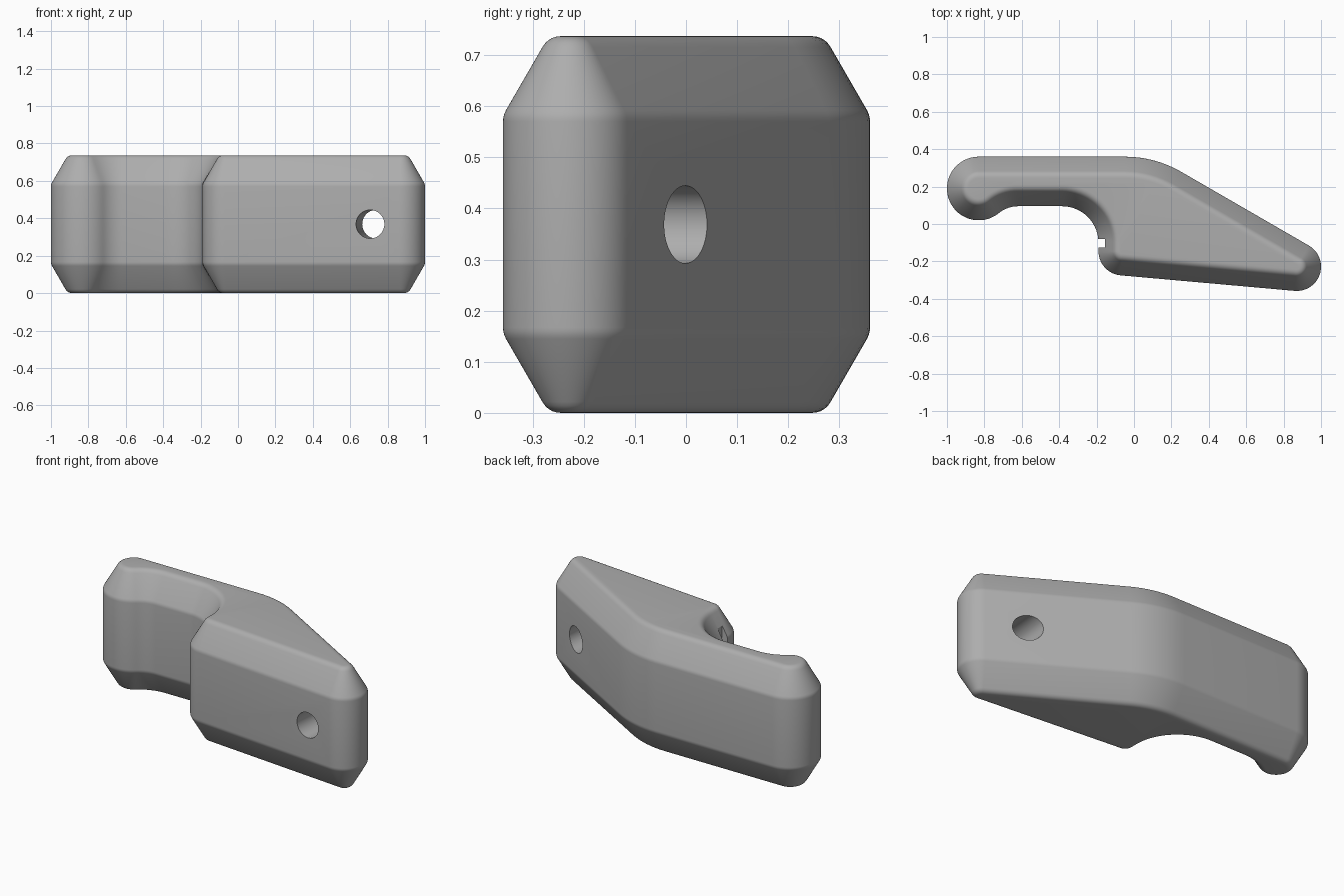
import bpy, bmesh, math
from mathutils import Vector, Matrix

cube = bpy.data.objects.get("Cube")
if cube:
    bpy.data.objects.remove(cube, do_unlink=True)

HEIGHT, BEVEL_H = 0.737, 0.155
BEVEL_IN = BEVEL_H / math.tan(math.radians(60))

grey = bpy.data.materials.new("plain grey")
grey.use_nodes = True
colour = (0.42, 0.42, 0.42, 1)
grey.diffuse_color = colour
grey.node_tree.nodes["Principled BSDF"].inputs["Base Color"].default_value = colour

# Outline arcs: centre x, centre y, radius, start, end, +1 convex / -1 concave
ARCS = [
    (0.87, -0.228, 0.13, -95, 60, 1),        # narrow tip
    (-0.0485, -0.24, 0.6, 60, 90, 1),        # back bend
    (-0.83, 0.19, 0.17, 90, 309.4, 1),       # hook end
    (-0.62, -0.066, 0.161, 129.4, 90, -1),   # hook throat
    (-0.385, -0.1, 0.195, 90, 0, -1),        # finger hollow
    (-0.06, -0.145, 0.13, 180, 265, 1),      # front corner
]


def outline(inset):
    """Outline shrunk evenly by the inset."""
    points = []
    for cx, cy, r, a0, a1, side in ARCS:
        steps = max(8, round(abs(a1 - a0) / 5))
        for i in range(steps + 1):
            a = math.radians(a0 + (a1 - a0) * i / steps)
            rr = r - side * inset
            points.append((cx + rr * math.cos(a), cy + rr * math.sin(a)))
    return points


def rounded(corner, before, after, steps=5):
    """Soft corner between two neighbouring points."""
    p, a, b = Vector(corner), Vector(before), Vector(after)
    return [a * (1 - t) ** 2 + p * 2 * t * (1 - t) + b * t * t
            for t in (i / steps for i in range(steps + 1))]


def make_object(name, bm):
    bmesh.ops.recalc_face_normals(bm, faces=bm.faces)
    mesh = bpy.data.meshes.new(name)
    bm.to_mesh(mesh)
    bm.free()
    obj = bpy.data.objects.new(name, mesh)
    bpy.context.collection.objects.link(obj)
    mesh.materials.append(grey)
    return obj


# Side section as inset and height, mirrored to the top
slope = Vector((-BEVEL_IN, BEVEL_H)).normalized()
foot, shoulder = Vector((BEVEL_IN, 0)), Vector((0, BEVEL_H))
section = rounded(foot, foot + Vector((0.025, 0)), foot + slope * 0.025)
section += rounded(shoulder, shoulder - slope * 0.012, shoulder + Vector((0, 0.012)), 3)
section += [Vector((p.x, HEIGHT - p.y)) for p in reversed(section)]

# Lever body
bm = bmesh.new()
rings = [[bm.verts.new((x, y, p.y)) for x, y in outline(p.x)] for p in section]
for low, high in zip(rings, rings[1:]):
    for i in range(len(low)):
        j = (i + 1) % len(low)
        bm.faces.new((low[i], low[j], high[j], high[i]))
bm.faces.new(rings[0][::-1])
bm.faces.new(rings[-1])
bmesh.ops.remove_doubles(bm, verts=bm.verts, dist=0.00005)
body = make_object("lever_body", bm)

# Pin hole, square to the front face
bm = bmesh.new()
bmesh.ops.create_cone(bm, cap_ends=True, segments=48, radius1=0.076, radius2=0.076, depth=1.2,
                      matrix=Matrix.Translation((0.722, -0.17, HEIGHT / 2))
                      @ Matrix.Rotation(math.radians(-5), 4, 'Z')
                      @ Matrix.Rotation(math.radians(90), 4, 'X'))
hole = make_object("pin_hole_cutter", bm)

# Small upright slot in the hollow
bm = bmesh.new()
bmesh.ops.create_cube(bm, size=1, matrix=Matrix.Translation((-0.205, -0.1025, HEIGHT / 2))
                      @ Matrix.Diagonal((0.1, 0.045, 1, 1)))
slot = make_object("slot_cutter", bm)

for cutter in (hole, slot):
    cutter.hide_render = True
    cutter.hide_set(True)
    cut = body.modifiers.new(cutter.name, 'BOOLEAN')
    cut.operation = 'DIFFERENCE'
    cut.solver = 'EXACT'
    cut.object = cutter

# Apply the cuts, then shade
bpy.context.view_layer.update()
cut_mesh = bpy.data.meshes.new_from_object(
    body.evaluated_get(bpy.context.evaluated_depsgraph_get()))
body.modifiers.clear()
body.data = cut_mesh
for cutter in (hole, slot):
    bpy.data.objects.remove(cutter, do_unlink=True)
bpy.ops.object.select_all(action='DESELECT')
body.select_set(True)
bpy.context.view_layer.objects.active = body
bpy.ops.object.shade_smooth_by_angle(angle=math.radians(30))
